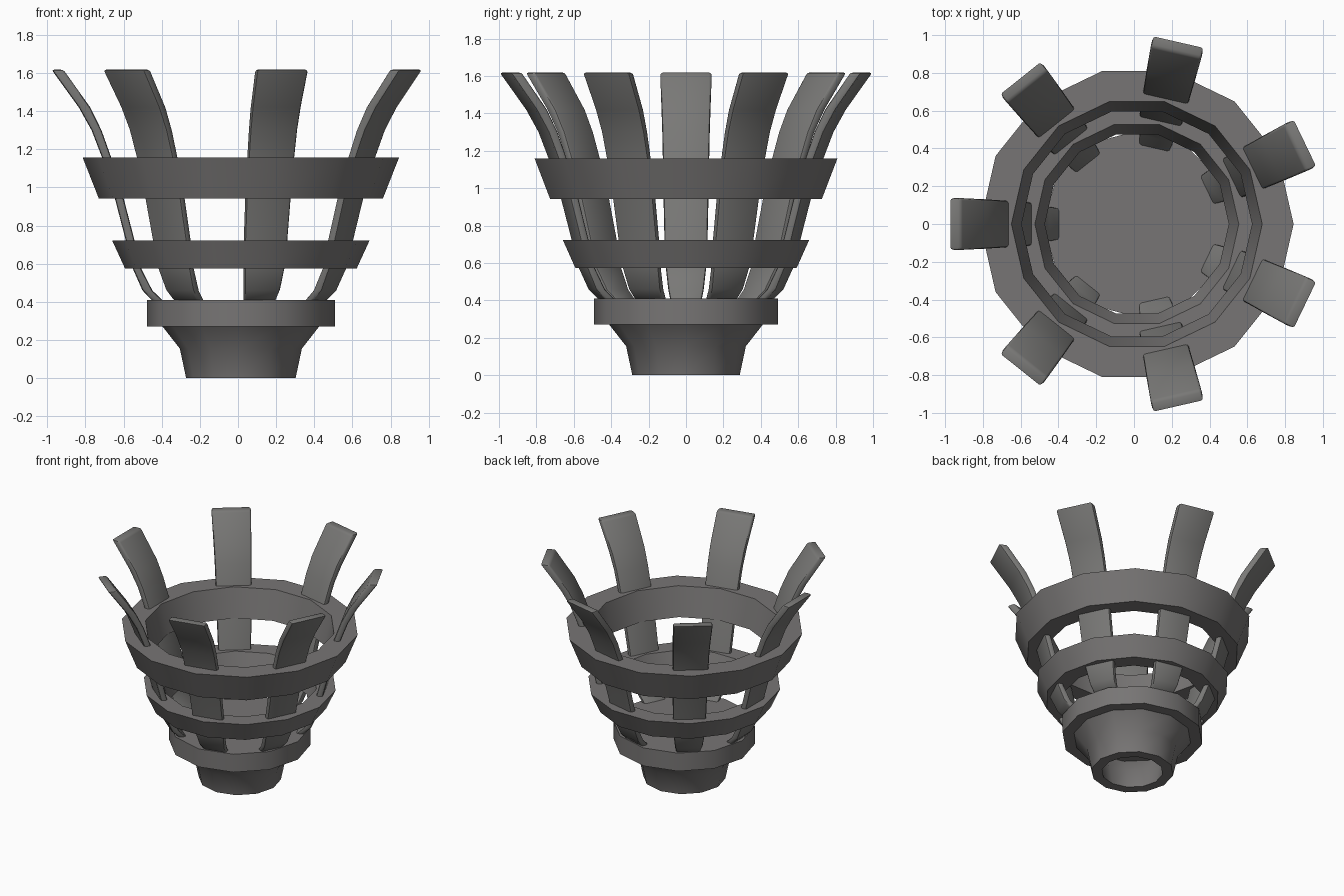
import bpy, bmesh, math
from mathutils import Matrix

if "Cube" in bpy.data.objects:
    bpy.data.objects.remove(bpy.data.objects["Cube"])

CX = 0.015          # axis of the rings: seven prongs make the bounds slightly uneven
PRONGS = 7


def material(name, rgb):
    m = bpy.data.materials.new(name)
    m.diffuse_color = (*rgb, 1)
    m.use_nodes = True
    m.node_tree.nodes["Principled BSDF"].inputs["Base Color"].default_value = m.diffuse_color
    return m


frame_grey = material("frame grey", (0.185, 0.178, 0.176))
prong_grey = material("prong grey", (0.19, 0.188, 0.182))


def finish(name, bm, mat, angle=35):
    bmesh.ops.recalc_face_normals(bm, faces=bm.faces)
    me = bpy.data.meshes.new(name)
    bm.to_mesh(me)
    bm.free()
    me.materials.append(mat)
    ob = bpy.data.objects.new(name, me)
    bpy.context.collection.objects.link(ob)
    ob.location.x = CX
    bpy.ops.object.select_all(action='DESELECT')
    ob.select_set(True)
    bpy.context.view_layer.objects.active = ob
    bpy.ops.object.shade_smooth_by_angle(angle=math.radians(angle))
    return ob


def ring(name, profile, sides):
    """Revolve a closed (radius, height) profile about the axis."""
    bm = bmesh.new()
    loops = []
    for i in range(sides):
        a = 2 * math.pi * i / sides
        loops.append([bm.verts.new((r * math.cos(a), r * math.sin(a), z)) for r, z in profile])
    n = len(profile)
    for i in range(sides):
        p, q = loops[i], loops[(i + 1) % sides]
        for j in range(n):
            k = (j + 1) % n
            bm.faces.new((p[j], q[j], q[k], p[k]))
    return finish(name, bm, frame_grey)


# Two flared hoops
ring("upper_hoop", [(0.745, 0.942), (0.83, 1.158), (0.664, 1.158), (0.61, 0.942)], 14)
ring("middle_hoop", [(0.607, 0.574), (0.675, 0.722), (0.54, 0.722), (0.487, 0.574)], 14)

# Hollow flared foot
ring("foot", [(0.287, 0), (0.32, 0.155), (0.414, 0.275), (0.33, 0.275), (0.245, 0.155), (0.213, 0)], 12)

# Solid floor disc
bm = bmesh.new()
bmesh.ops.create_cone(bm, cap_ends=True, segments=12, radius1=0.493, radius2=0.493, depth=0.138,
                      matrix=Matrix.Translation((0, 0, 0.341)) @ Matrix.Rotation(math.pi / 2, 4, 'Z'))
finish("floor_disc", bm, frame_grey)

# Curved prongs: (radius, height, half width, half thickness) up the strip
PATH = [(0.415, 0.385, 0.08, 0.028), (0.49, 0.46, 0.095, 0.026), (0.545, 0.575, 0.108, 0.022),
        (0.58, 0.72, 0.115, 0.023), (0.637, 0.94, 0.12, 0.023), (0.705, 1.16, 0.124, 0.024),
        (0.757, 1.3, 0.127, 0.026), (0.82, 1.42, 0.131, 0.03), (0.962, 1.618, 0.138, 0.031)]


def prong(index):
    bm = bmesh.new()
    rows = [[bm.verts.new((r + sx * t, sy * w, z))
             for sx, sy in ((-1, -1), (1, -1), (1, 1), (-1, 1))] for r, z, w, t in PATH]
    for lo, hi in zip(rows, rows[1:]):
        for j in range(4):
            k = (j + 1) % 4
            bm.faces.new((lo[j], lo[k], hi[k], hi[j]))
    bm.faces.new(rows[0][::-1])
    bm.faces.new(rows[-1])
    bmesh.ops.recalc_face_normals(bm, faces=bm.faces)
    # round off the long edges and the tip
    sharp = [e for e in bm.edges if e.calc_face_angle(0) > math.radians(50)
             or all(v in rows[-1] for v in e.verts)]
    bmesh.ops.bevel(bm, geom=sharp, offset=0.014, segments=2, profile=0.5,
                    affect='EDGES', clamp_overlap=True)
    turn = math.pi + 2 * math.pi * index / PRONGS
    bmesh.ops.rotate(bm, verts=bm.verts, matrix=Matrix.Rotation(turn, 3, 'Z'))
    finish(f"prong_{index + 1}", bm, prong_grey, 40)


for i in range(PRONGS):
    prong(i)
